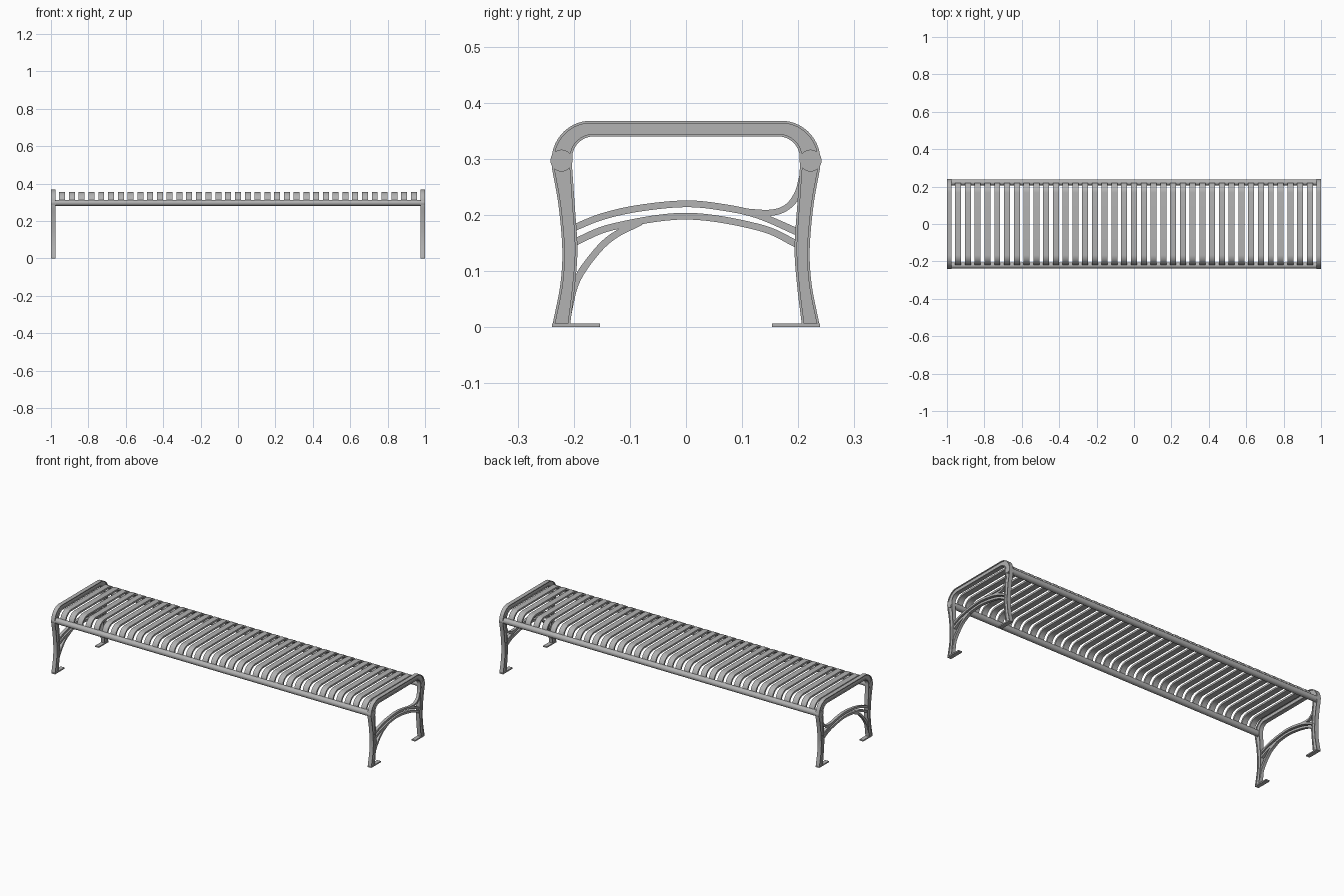
import bpy, bmesh, math
from mathutils import Vector

cube = bpy.data.objects.get("Cube")
if cube:
    bpy.data.objects.remove(cube, do_unlink=True)

metal = bpy.data.materials.new("grey_metal")
metal.use_nodes = True
GREY = (0.45, 0.45, 0.45, 1)
metal.diffuse_color = GREY
metal.node_tree.nodes["Principled BSDF"].inputs["Base Color"].default_value = GREY


def finish(name, bm):
    """Turn a bmesh into a smooth-by-angle object."""
    bmesh.ops.recalc_face_normals(bm, faces=bm.faces)
    mesh = bpy.data.meshes.new(name)
    bm.to_mesh(mesh)
    bm.free()
    mesh.materials.append(metal)
    obj = bpy.data.objects.new(name, mesh)
    bpy.context.collection.objects.link(obj)
    bpy.ops.object.select_all(action='DESELECT')
    obj.select_set(True)
    bpy.context.view_layer.objects.active = obj
    bpy.ops.object.shade_smooth_by_angle(angle=math.radians(30))
    return obj


def smooth_path(points, steps=6):
    """Catmull-Rom through (y, z, width) points."""
    p = [Vector(q) for q in points]
    p = [2 * p[0] - p[1]] + p + [2 * p[-1] - p[-2]]
    out = []
    for a, b, c, d in zip(p, p[1:], p[2:], p[3:]):
        for i in range(steps):
            t = i / steps
            out.append(0.5 * (2 * b + (c - a) * t + (2 * a - 5 * b + 4 * c - d) * t * t
                              + (3 * b - a - 3 * c + d) * t ** 3))
    return out + [p[-2]]


def corner(cy, cz, radius, w0, w1, steps=12):
    """Quarter turn from vertical to horizontal on the front side."""
    return [Vector((cy - radius * math.cos(a), cz + radius * math.sin(a), w0 + (w1 - w0) * i / steps))
            for i in range(steps + 1) for a in [math.pi / 2 * i / steps]]


def mirrored(half):
    return half + [Vector((-p.x, p.y, p.z)) for p in reversed(half)]


def edge_path(path, side, rim):
    """Path of a rim lying along one edge of a band."""
    out = []
    for i, p in enumerate(path):
        t = (path[min(i + 1, len(path) - 1)] - path[max(i - 1, 0)]).xy.normalized()
        off = side * (p.z - rim) / 2
        out.append(Vector((p.x - t.y * off, p.y + t.x * off, rim)))
    return out


def band(bm, path, x, half):
    """Sweep a rectangular section of varying width along a path."""
    rings = []
    left, right = edge_path(path, 1, 0), edge_path(path, -1, 0)
    for l, r in zip(left, right):
        rings.append([bm.verts.new((x + dx, q.x, q.y))
                      for dx, q in ((-half, l), (half, l), (half, r), (-half, r))])
    for a, b in zip(rings, rings[1:]):
        for i in range(4):
            j = (i + 1) % 4
            bm.faces.new((a[i], a[j], b[j], b[i]))
    bm.faces.new(rings[0])
    bm.faces.new(rings[-1])


def rod(bm, y, z, radius, x, length):
    geo = bmesh.ops.create_cone(bm, cap_ends=True, segments=32, radius1=radius,
                                radius2=radius, depth=length)
    for v in geo["verts"]:
        v.co = (v.co.z + x, y + v.co.x, z + v.co.y)


RAIL_Y, RAIL_Z = 0.222, 0.297
END_X, HALF = 0.9885, 0.0115

# Outline shared by both end frames: leg, rounded shoulder, top bar
leg = smooth_path([(-.222, .005, .031), (-.211, .075, .026), (-.207, .14, .027),
                   (-.213, .22, .029), (-.221, .285, .036)])
frame = mirrored(leg + corner(-.167, .300, .054, .037, .028))

# Curved braces between the legs
braces = {
    "upper_arch": [(-.205, .175, .012), (-.15, .197, .012), (-.084, .212, .012), (0, .220, .012),
                   (.07, .213, .012), (.13, .199, .012), (.205, .167, .013)],
    "lower_arch": [(-.2, .151, .013), (-.13, .179, .012), (0, .198, .012),
                   (.13, .178, .012), (.2, .147, .013)],
    "front_brace": [(-.208, .02, .006), (-.196, .08, .012), (-.165, .128, .012),
                    (-.13, .162, .012), (-.08, .187, .01)],
    "rear_hook": [(.205, .27, .006), (.199, .238, .012), (.18, .214, .011),
                  (.15, .204, .011), (.1, .207, .01)],
}

for side, sx in (("left", END_X), ("right", -END_X)):
    # Frame with a recessed web and raised rims
    bm = bmesh.new()
    band(bm, frame, sx, 0.007)
    for s in (1, -1):
        band(bm, edge_path(frame, s, .0045), sx, HALF)
    finish(side + "_end_frame", bm)

    for name, pts in braces.items():
        bm = bmesh.new()
        band(bm, smooth_path(pts, 8), sx, 0.008)
        finish(side + "_" + name, bm)

    # Rail collars and foot plates
    for end, sy in (("front", -1), ("rear", 1)):
        bm = bmesh.new()
        rod(bm, sy * RAIL_Y, RAIL_Z, .0195, sx, 2 * HALF - .002)
        finish(f"{side}_{end}_collar", bm)
        bm = bmesh.new()
        geo = bmesh.ops.create_cube(bm, size=1)
        for v in geo["verts"]:
            v.co = (sx + v.co.x * 2 * HALF, sy * .196 + v.co.y * .085, .0035 + v.co.z * .007)
        finish(f"{side}_{end}_foot", bm)

# Long round rails
for end, sy in (("front", -1), ("rear", 1)):
    bm = bmesh.new()
    rod(bm, sy * RAIL_Y, RAIL_Z, .016, 0, 2)
    finish(end + "_rail", bm)

# Curved seat slats, repeated along the bench
COUNT, FIRST = 37, -0.94
bm = bmesh.new()
band(bm, mirrored(corner(-.167, .300, .050, .01, .01)), FIRST, 0.016)
slats = finish("seat_slats", bm)
array = slats.modifiers.new("repeat", 'ARRAY')
array.count = COUNT
array.use_relative_offset = False
array.use_constant_offset = True
array.constant_offset_displace = (-2 * FIRST / (COUNT - 1), 0, 0)
